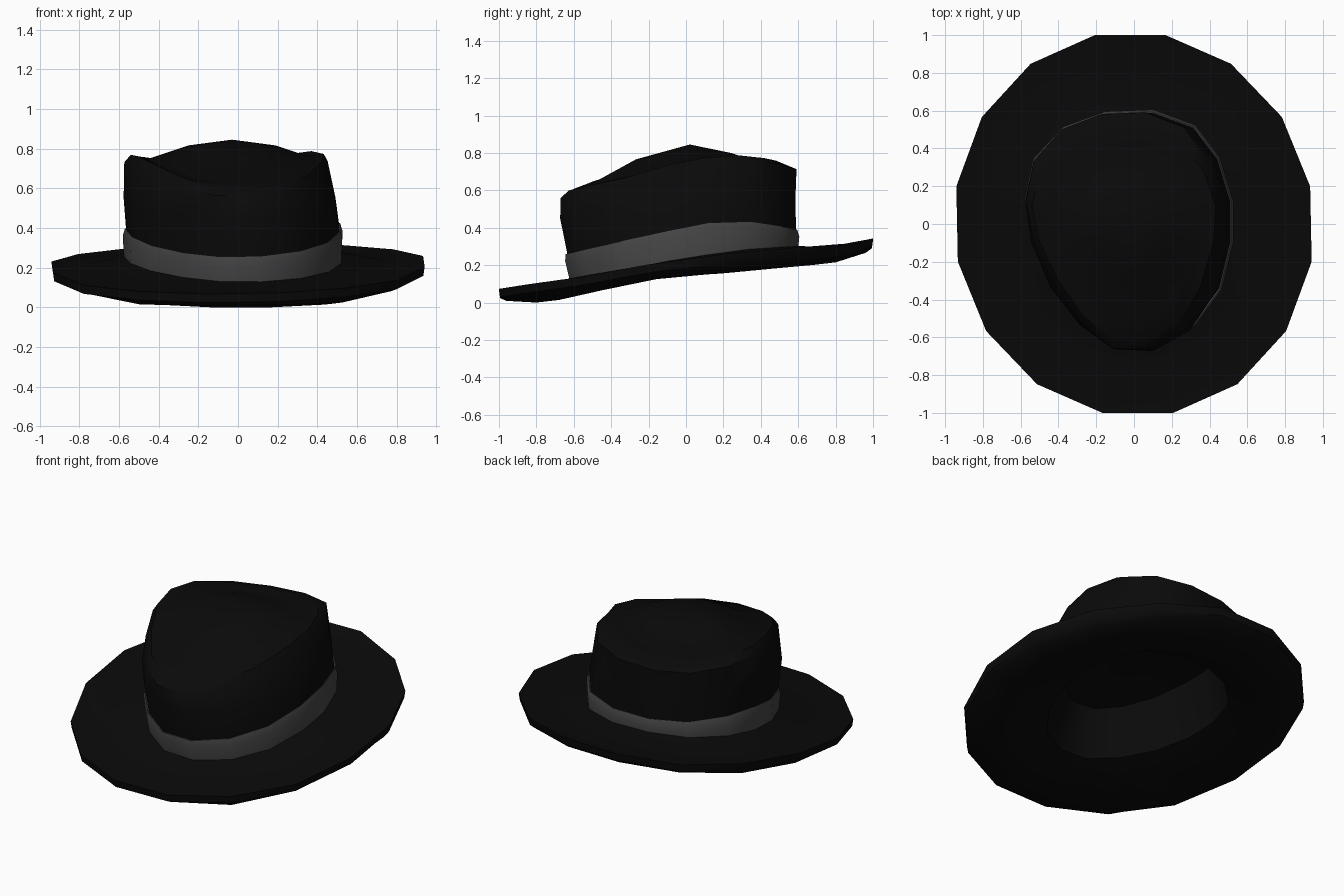
import bpy, bmesh, math

if "Cube" in bpy.data.objects:
    bpy.data.objects.remove(bpy.data.objects["Cube"])

N = 16

def interp(t, table):
    """Piecewise linear height lookup: table of (y, z)."""
    if t <= table[0][0]:
        return table[0][1]
    for (a, za), (b, zb) in zip(table, table[1:]):
        if t <= b:
            return za + (zb - za) * (t - a) / (b - a)
    return table[-1][1]

def ring(outline, table, s=1.0, dx=0.0, front=1.0, back=1.0, tilt=0.0, twist=0.0, dz=0.0, cx=0.0):
    """Scale an outline and lift it to the height profile along y."""
    pts = []
    for x, y in outline:
        x, y = cx + (x - cx) * s + dx, y * s * (front if y < 0 else back)
        lean = tilt + twist * max(-.25, min(.45, y)) * (1 if y > -.5 else 0)
        pts.append((x, y, interp(y, table) + lean * x + dz))
    return pts

def loft(name, rings, mat, start=None, end=None, closed=False, angle=40):
    """Skin rings with quads; cap with centre points or close into a tube."""
    bm = bmesh.new()
    vr = [[bm.verts.new(p) for p in r] for r in rings]
    pairs = list(zip(vr, vr[1:])) + ([(vr[-1], vr[0])] if closed else [])
    for a, b in pairs:
        for i in range(N):
            j = (i + 1) % N
            bm.faces.new((a[i], a[j], b[j], b[i]))
    for tip, r in ((start, vr[0]), (end, vr[-1])):
        if tip:
            c = bm.verts.new(tip)
            for i in range(N):
                bm.faces.new((c, r[i], r[(i + 1) % N]))
    bmesh.ops.recalc_face_normals(bm, faces=bm.faces)
    me = bpy.data.meshes.new(name)
    bm.to_mesh(me)
    bm.free()
    ob = bpy.data.objects.new(name, me)
    bpy.context.collection.objects.link(ob)
    me.materials.append(mat)
    bpy.ops.object.select_all(action='DESELECT')
    ob.select_set(True)
    bpy.context.view_layer.objects.active = ob
    bpy.ops.object.shade_smooth_by_angle(angle=math.radians(angle))
    return ob

def material(name, v):
    m = bpy.data.materials.new(name)
    m.diffuse_color = (v, v, v, 1)
    m.use_nodes = True
    m.node_tree.nodes["Principled BSDF"].inputs["Base Color"].default_value = m.diffuse_color
    return m

felt = material("black_felt", 0.003)
ribbon = material("grey_ribbon", 0.06)

# Plan outlines, counter-clockwise from the right side
brim = []
for k in range(N):
    a = math.radians(11.25 + 22.5 * k)
    y = 1.02 * math.sin(a)
    brim.append((0.955 * math.cos(a) - 0.02 * y, y))
crown = [(.52, .12), (.45, .35), (.32, .52), (.10, .60), (-.15, .59), (-.37, .51),
         (-.53, .34), (-.575, .12), (-.54, -.1), (-.44, -.33), (-.28, -.53),
         (-.09, -.66), (.12, -.67), (.32, -.56), (.46, -.36), (.52, -.1)]
# Crown top is narrower, pinched towards the front
top = [(x * .95 * (1 + .2 * max(-.35, min(0, y))), y) for x, y in crown]

# Height profiles along y
rim_top = [(-1, .07), (-.84, .09), (-.56, .125), (-.2, .19), (.2, .245), (.56, .28), (.84, .305), (1, .34)]
rim_low = [(-.97, .01), (-.82, .018), (-.54, .075), (-.2, .14), (.2, .165), (.56, .20), (.84, .24), (.97, .27)]
under = [(-.8, 0), (-.67, .015), (-.43, .07), (-.16, .125), (.16, .155), (.45, .18), (.67, .2), (.8, .215)]
base = [(-.62, .13), (0, .24), (.3, .285), (.6, .305)]
band_top = [(-.64, .26), (-.3, .33), (.1, .415), (.36, .425), (.6, .39)]
belly = [(-.67, .45), (0, .55), (.6, .56)]
shoulder = [(-.67, .56), (-.4, .63), (0, .72), (.25, .75), (.45, .735), (.58, .71)]
edge = [(-.61, .60), (-.45, .65), (-.1, .745), (.2, .785), (.45, .755)]
valley = [(-.5, .625), (-.3, .68), (0, .755), (.3, .755), (.45, .735)]
dome = [(-.27, .765), (0, .82), (.24, .80)]

# Hat body: hollow inside, brim and pinched crown in one skin
cx = -.03
body = [
    ring(crown, edge, .72, dx=-.03, dz=-.22, cx=cx),
    ring(crown, base, .87, front=.93, dz=-.035, cx=cx),
    ring(brim, under, .80),
    ring(brim, rim_low, .96, tilt=.01),
    ring(brim, rim_top, .993, tilt=.015, dz=-.045),
    ring(brim, rim_top, tilt=.015),
    ring(brim, rim_top, .80, dz=-.01, tilt=.01),
    ring(crown, base, .97, front=.95, cx=cx),
    ring(crown, band_top, .98, front=.965, tilt=.025, dz=-.008, cx=cx),
    ring(crown, belly, .975, dx=-.015, front=1.03, cx=cx),
    ring(top, shoulder, .985, dx=-.035, front=1.015, tilt=-.01, twist=.14),
    ring(top, edge, .935, dx=-.03, back=.86, tilt=-.01, twist=.15),
    ring(top, valley, .78, dx=-.03, back=.92, tilt=.01, twist=.08),
    ring(crown, dome, .40, dx=-.02),
]
loft("hat_body", body, felt, start=(-.04, 0, .56), end=(-.03, .02, .845))

# Hat band wrapped round the foot of the crown
band = [
    ring(crown, base, .93, front=.94, cx=cx),
    ring(crown, base, 1.0, front=.93, dz=-.005, cx=cx),
    ring(crown, band_top, 1.01, front=.955, tilt=.025, dz=-.04, cx=cx),
    ring(crown, band_top, .99, front=.97, tilt=.025, dz=-.004, cx=cx),
    ring(crown, band_top, .955, front=.96, tilt=.025, dz=-.012, cx=cx),
]
loft("hat_band", band, ribbon, closed=True)
